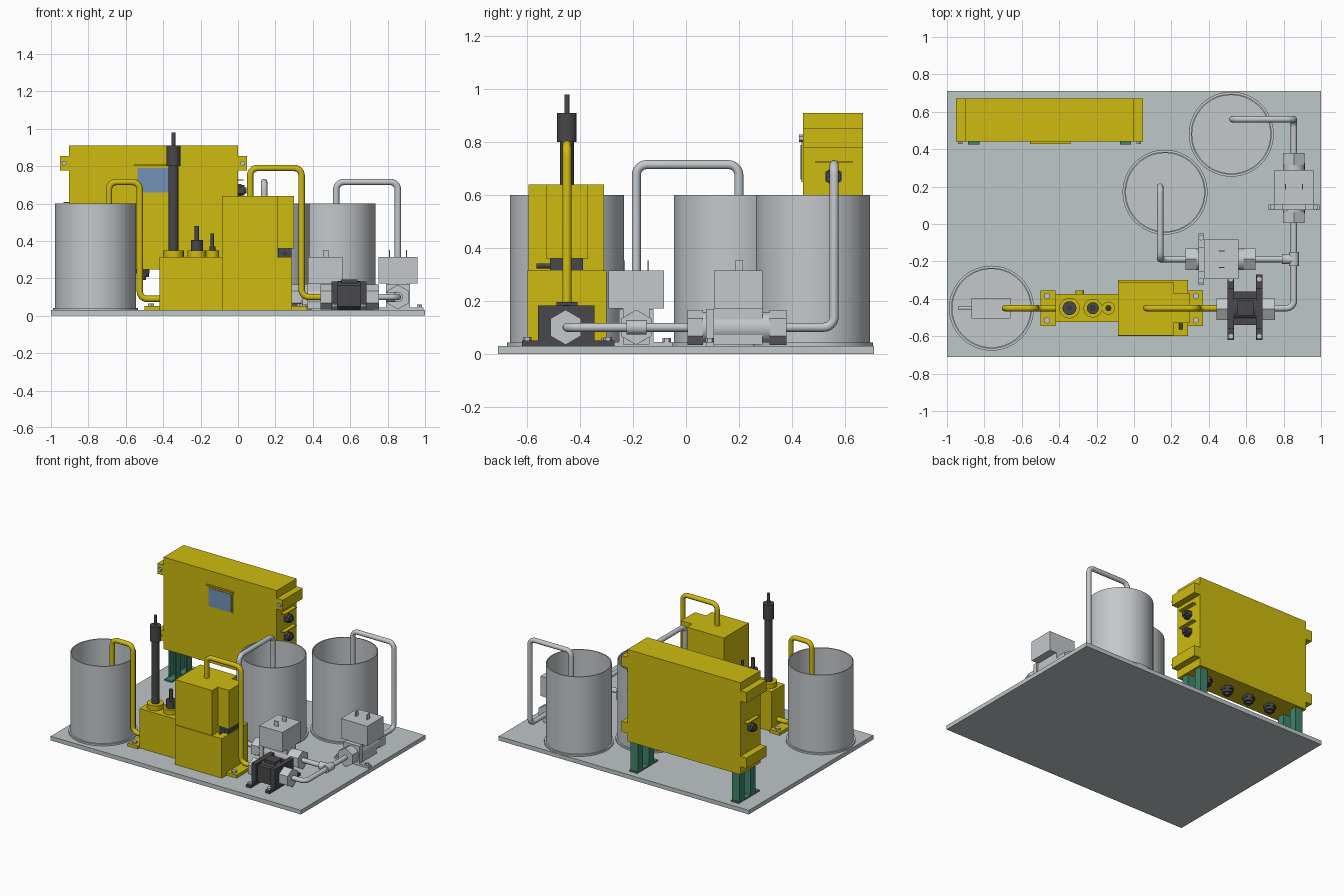
import bpy, bmesh, math
from mathutils import Matrix, Vector

if "Cube" in bpy.data.objects:
    bpy.data.objects.remove(bpy.data.objects["Cube"], do_unlink=True)


def material(name, *rgb):
    m = bpy.data.materials.new(name)
    m.use_nodes = True
    m.diffuse_color = (*rgb, 1)
    m.node_tree.nodes["Principled BSDF"].inputs["Base Color"].default_value = (*rgb, 1)
    return m


YELLOW = material("yellow paint", .62, .5, .005)
STEEL = material("light steel", .55, .58, .6)
PLATE = material("plate grey", .52, .57, .575)
DARK = material("dark grey", .065, .065, .07)
GREEN = material("green paint", .05, .23, .145)
BLUE = material("screen blue", .17, .29, .47)

# Matrices that turn a z-aligned cylinder to another axis, hexagon corner up
TURN = {"z": Matrix.Identity(3),
        "x": Matrix(((0, 0, 1), (1, 0, 0), (0, 1, 0))),
        "y": Matrix(((-1, 0, 0), (0, 0, 1), (0, 1, 0)))}


def finish(name, bm, mat, smooth=False):
    me = bpy.data.meshes.new(name)
    bmesh.ops.recalc_face_normals(bm, faces=bm.faces)
    bm.to_mesh(me)
    bm.free()
    me.materials.append(mat)
    ob = bpy.data.objects.new(name, me)
    bpy.context.collection.objects.link(ob)
    if smooth:
        shade(ob)
    return ob


def shade(ob):
    bpy.ops.object.select_all(action="DESELECT")
    ob.select_set(True)
    bpy.context.view_layer.objects.active = ob
    bpy.ops.object.shade_smooth_by_angle(angle=math.radians(35))


def box(name, mat, xs, ys, zs):
    bm = bmesh.new()
    bmesh.ops.create_cube(bm, size=1)
    for v in bm.verts:
        v.co = [(a + b) / 2 + c * abs(b - a) for (a, b), c in zip((xs, ys, zs), v.co)]
    return finish(name, bm, mat)


def cyl(name, mat, start, length, r, axis="z", sides=24):
    bm = bmesh.new()
    bmesh.ops.create_cone(bm, cap_ends=True, segments=sides, radius1=r, radius2=r, depth=length)
    bmesh.ops.translate(bm, verts=bm.verts, vec=(0, 0, length / 2))
    bmesh.ops.transform(bm, matrix=Matrix.Translation(start) @ TURN[axis].to_4x4(), verts=bm.verts)
    return finish(name, bm, mat, sides > 8)


def lathe(name, mat, x, y, profile):
    bm = bmesh.new()
    vs = [bm.verts.new((r, 0, z)) for r, z in profile]
    es = [bm.edges.new(p) for p in zip(vs, vs[1:])]
    bmesh.ops.spin(bm, geom=vs + es, cent=(0, 0, 0), axis=(0, 0, 1), angle=math.tau, steps=64)
    bmesh.ops.remove_doubles(bm, verts=bm.verts, dist=.0001)
    bmesh.ops.translate(bm, verts=bm.verts, vec=(x, y, 0))
    return finish(name, bm, mat, True)


def pipe(name, mat, points, r=.017, bend=.04):
    # Polyline with rounded corners, swept by a circle
    pts = [Vector(p) for p in points]
    path = [pts[0]]
    for a, b, c in zip(pts, pts[1:], pts[2:]):
        p, q = b + (a - b).normalized() * bend, b + (c - b).normalized() * bend
        centre = p + q - b
        for i in range(7):
            t = i * math.pi / 12
            path.append(centre + (p - centre) * math.cos(t) + (q - centre) * math.sin(t))
    path.append(pts[-1])
    cu = bpy.data.curves.new(name, "CURVE")
    cu.dimensions, cu.bevel_depth, cu.bevel_resolution, cu.use_fill_caps = "3D", r, 4, True
    sp = cu.splines.new("POLY")
    sp.points.add(len(path) - 1)
    for s, co in zip(sp.points, path):
        s.co = (*co, 1)
    cu.materials.append(mat)
    ob = bpy.data.objects.new(name, cu)
    bpy.context.collection.objects.link(ob)
    bpy.ops.object.select_all(action="DESELECT")
    ob.select_set(True)
    bpy.context.view_layer.objects.active = ob
    bpy.ops.object.convert(target="MESH")
    shade(bpy.context.object)


# Base plate and open tanks
box("base_plate", PLATE, (-1, 1), (-.71, .71), (0, .03))
TANK = [(0, .035), (.209, .035), (.209, .6), (.216, .6), (.216, .042), (.227, .042), (.227, .03)]
for name, x, y in (("front_tank", -.762, -.45), ("middle_tank", .166, .17), ("back_tank", .52, .48)):
    lathe(name, STEEL, x, y, TANK)
box("submerged_pump", STEEL, (-.87, -.66), (-.505, -.395), (.05, .15))
cyl("submerged_pump_rod", STEEL, (-.94, -.45, .1), .07, .008, "x")

# Control cabinet with mounting ears
box("cabinet", YELLOW, (-.904, 0), (.442, .67), (.246, .91))
for x0, x1, bx in ((-.952, -.904, -.93), (0, .048, .026)):
    for z in (.303, .777):
        box("cabinet_ear", YELLOW, (x0, x1), (.442, .67), (z, z + .076))
        cyl("ear_bolt", STEEL, (bx, .427, z + .038), .016, .014, "y", 6)
box("screen_frame", YELLOW, (-.545, -.35), (.436, .442), (.65, .8))
box("screen", BLUE, (-.537, -.358), (.432, .437), (.658, .79))
box("screen_lip", YELLOW, (-.555, -.34), (.428, .442), (.803, .81))
for x, d, z in ((0, 1, .67), (0, 1, .54), (-.904, -1, .55)):
    for length, r, sides in ((.018, .035, 6), (.034, .028, 24), (.046, .016, 24)):
        cyl("side_gland", DARK, (x if d > 0 else x - length, .557, z), length, r, "x", sides)
    box("gland_lip", YELLOW, (x, x + d * .03), (.49, .63), (z + .052, z + .058))
for i in range(4):
    x = -.15 - i * .18
    for length, r, sides in ((.02, .042, 6), (.04, .034, 24), (.056, .018, 24)):
        cyl("bottom_gland", DARK, (x, .555, .246 - length), length, r, "z", sides)

# Cabinet legs: paired channels on a foot
for x in (-.857, -.045):
    box("leg_foot", GREEN, (x - .03, x + .03), (.425, .665), (.03, .04))
    for y in (.475, .6):
        box("leg_web", GREEN, (x - .03, x + .03), (y + .045, y + .055), (.04, .246))
        for s in (-1, 1):
            box("leg_flange", GREEN, (x + s * .02, x + s * .03), (y, y + .05), (.04, .246))

# Yellow sampling unit
box("probe_housing", YELLOW, (-.42, -.085), (-.525, -.375), (.03, .315))
box("unit_base", YELLOW, (-.085, .29), (-.6, -.3), (.03, .315))
box("unit_head", YELLOW, (-.085, .21), (-.595, -.31), (.315, .64))
box("head_side_cover", YELLOW, (.21, .3), (-.53, -.37), (.36, .64))
box("cover_connector", DARK, (.215, .285), (-.515, -.39), (.315, .36))
cyl("connector_pin", DARK, (.25, -.565, .332), .06, .009, "y")
cyl("housing_plug", YELLOW, (-.29, -.375, .25), .02, .022, "y")
for x0, x1, bx in ((-.5, -.42, -.465), (.29, .37, .33)):
    box("unit_foot", YELLOW, (x0, x1), (-.545, -.355), (.03, .052))
    for y in (-.515, -.385):
        cyl("foot_bolt", STEEL, (bx, y, .052), .014, .018, "z", 6)

# Probes: collar radius, then stacked (top height, radius) sections
PROBES = ((-.345, .055, ((.8, .027), (.91, .037), (.98, .01))),
          (-.22, .05, ((.405, .032), (.48, .012))),
          (-.137, .035, ((.37, .016), (.44, .009))))
for x, collar, sections in PROBES:
    cyl("probe_collar", YELLOW, (x, -.45, .315), .035, collar)
    z = .35
    for top, r in sections:
        cyl("probe", DARK, (x, -.45, z), top - z, r)
        z = top

# Dark pump between two brackets
box("pump_body", DARK, (.535, .655), (-.54, -.36), (.05, .165))
cyl("pump_barrel", DARK, (.535, -.45, .105), .12, .08, "x")
box("pump_cap", DARK, (.55, .64), (-.49, -.41), (.165, .195))
for x in (.5, .652):
    box("pump_bracket", DARK, (x, x + .035), (-.56, -.345), (.03, .182))
    box("pump_bracket_foot", DARK, (x, x + .035), (-.62, -.27), (.03, .05))
    for y in (-.6, -.295):
        cyl("pump_bolt", STEEL, (x + .0175, y, .05), .014, .016, "z", 6)
for x, length in ((.44, .06), (.687, .068)):
    cyl("pump_nut", STEEL, (x, -.455, .1), length, .066, "x", 6)


# Actuated valves: a runs along the pipe, b across it
def valve(name, cx, cy, axis):
    def part(suffix, a, b, zs):
        xs, ys = (a, b) if axis == "x" else (b, a)
        box(name + suffix, STEEL, [cx + v for v in xs], [cy + v for v in ys], zs)

    def ring(suffix, a0, a1, r, sides):
        start = (cx + a0, cy, .1) if axis == "x" else (cx, cy + a0, .1)
        cyl(name + suffix, STEEL, start, a1 - a0, r, axis, sides)

    part("_actuator", (-.095, .09), (-.105, .105), (.172, .315))
    part("_body", (-.095, .09), (-.05, .05), (.035, .172))
    part("_bracket", (-.125, -.095), (-.065, .065), (.03, .17))
    part("_bracket_foot", (-.125, -.095), (-.137, .137), (.03, .045))
    for b in (-.115, .115):
        p = (cx - .11, cy + b, .045) if axis == "x" else (cx + b, cy - .11, .045)
        cyl(name + "_bolt", STEEL, p, .015, .016, "z", 6)
    for b in (-.045, .045):
        part("_pin", (-.015, .015), (b - .003, b + .003), (.315, .352))
    ring("_barrel", -.145, .125, .058, 24)
    ring("_nut", -.195, -.135, .066, 6)
    ring("_nut", .115, .18, .066, 6)


valve("front_valve", .47, -.188, "x")
valve("side_valve", .855, .2, "y")

# Pipework
pipe("tank_feed_pipe", YELLOW, [(-.41, -.45, .09), (-.525, -.45, .09), (-.525, -.45, .715),
                                (-.69, -.45, .715), (-.69, -.45, .1)])
pipe("unit_outlet_pipe", YELLOW, [(.065, -.45, .63), (.065, -.45, .79), (.34, -.45, .79),
                                  (.34, -.45, .1), (.45, -.45, .1)])
pipe("manifold_pipe", STEEL, [(.74, -.45, .1), (.855, -.45, .1), (.855, .02, .1)])
pipe("branch_pipe", STEEL, [(.64, -.188, .1), (.855, -.188, .1)])
cyl("tee_sleeve", STEEL, (.855, -.225, .1), .075, .027, "y")
cyl("tee_branch", STEEL, (.79, -.188, .1), .065, .027, "x")
pipe("middle_tank_pipe", STEEL, [(.28, -.188, .1), (.14, -.188, .1), (.14, -.188, .715),
                                 (.14, .2, .715), (.14, .2, .45)])
pipe("back_tank_pipe", STEEL, [(.855, .37, .1), (.855, .56, .1), (.855, .56, .715),
                               (.525, .56, .715), (.525, .56, .45)])
